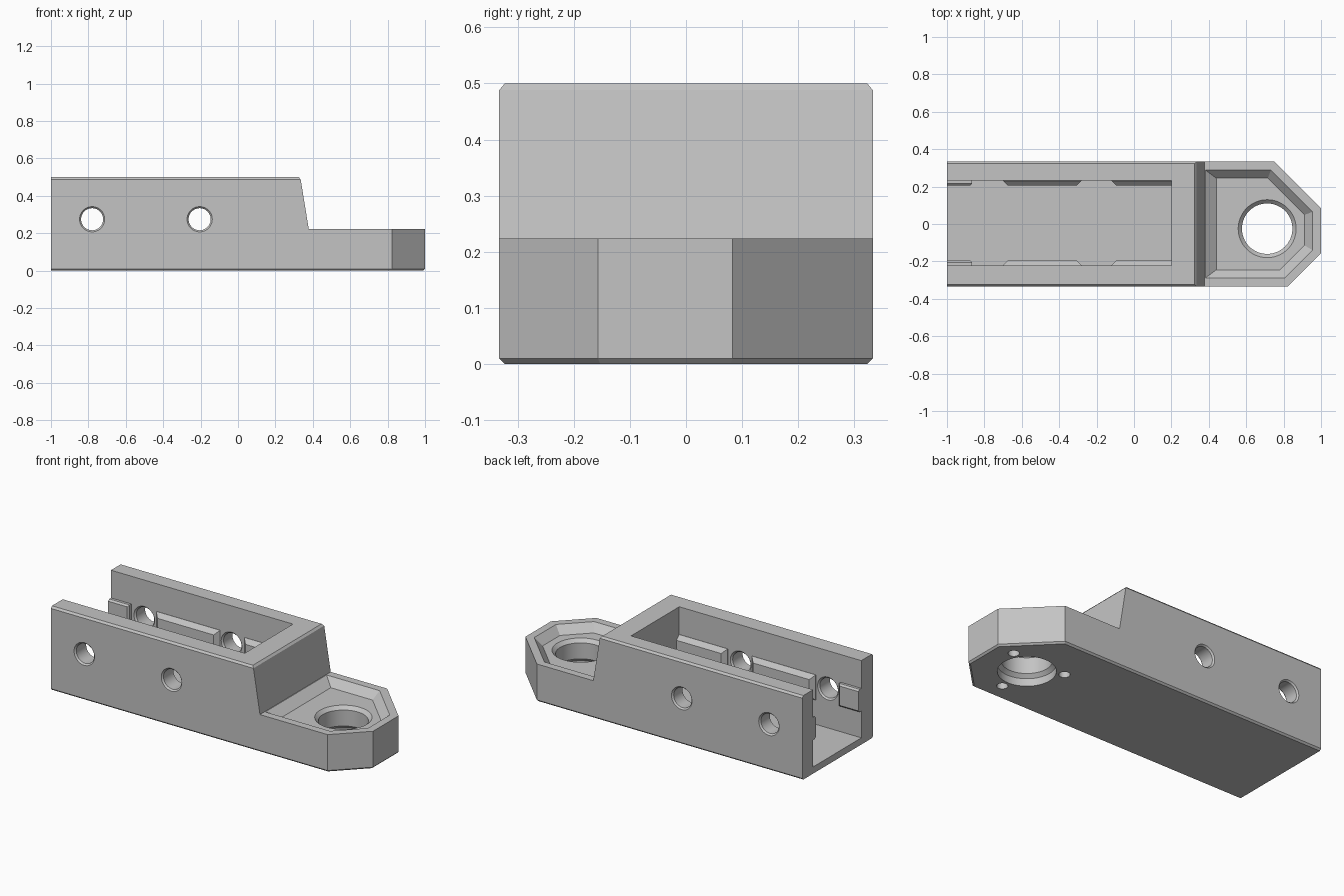
import bpy, bmesh, math
from math import cos, sin, tau

scene = bpy.context.scene
cube = bpy.data.objects.get("Cube")
if cube:
    bpy.data.objects.remove(cube, do_unlink=True)

grey = bpy.data.materials.new("plain grey")
grey.use_nodes = True
grey.diffuse_color = (0.55, 0.55, 0.55, 1)
grey.node_tree.nodes["Principled BSDF"].inputs["Base Color"].default_value = (0.55, 0.55, 0.55, 1)


def loft(name, rings):
    """Closed solid skinned through rings that share a point count."""
    bm = bmesh.new()
    loops = [[bm.verts.new(p) for p in ring] for ring in rings]
    for a, b in zip(loops, loops[1:]):
        for i in range(len(a)):
            j = (i + 1) % len(a)
            bm.faces.new((a[i], a[j], b[j], b[i]))
    bm.faces.new(loops[0])
    bm.faces.new(loops[-1])
    bmesh.ops.recalc_face_normals(bm, faces=bm.faces)
    mesh = bpy.data.meshes.new(name)
    bm.to_mesh(mesh)
    bm.free()
    mesh.materials.append(grey)
    obj = bpy.data.objects.new(name, mesh)
    scene.collection.objects.link(obj)
    return obj


def layers(name, sections):
    """Solid from (z, plan outline) sections."""
    return loft(name, [[(x, y, z) for x, y in pts] for z, pts in sections])


def turned(name, profile, place, sides=48):
    """Round solid from (position, radius) pairs; place maps (u, v, position) to x, y, z."""
    return loft(name, [[place(r * cos(tau * i / sides), r * sin(tau * i / sides), t)
                        for i in range(sides)] for t, r in profile])


def cut(target, cutter):
    cutter.hide_render = True
    mod = target.modifiers.new("cut", "BOOLEAN")
    mod.operation = "DIFFERENCE"
    mod.solver = "EXACT"
    mod.object = cutter
    bpy.context.view_layer.update()
    graph = bpy.context.evaluated_depsgraph_get()
    mesh = bpy.data.meshes.new_from_object(target.evaluated_get(graph))
    target.modifiers.clear()
    target.data = mesh
    bpy.data.objects.remove(cutter, do_unlink=True)


def plan(half, nose, back, front):
    """Body outline with two unequal chamfered corners at the nose."""
    return [(-1, -half), (front - half, -half), (nose, nose - front),
            (nose, back - nose), (back - half, half), (-1, half)]


# Full-height body with chamfered long edges
full = plan(0.333, 1, 1.083, 1.157)
small = plan(0.323, 0.99, 1.069, 1.143)
body = layers("bracket_body", [(0, small), (0.01, full), (0.488, full), (0.5, small)])

# Step and sloped face above the nose tab
step = [(0.378, 0.224), (0.335, 0.488), (0.323, 0.502), (0.323, 0.6), (1.2, 0.6), (1.2, 0.224)]
cut(body, loft("step_cutter", [[(x, y, z) for x, z in step] for y in (-0.5, 0.5)]))

# Open channel
WALL_BACK, WALL_FRONT = 0.232, -0.222
channel = [(-1.2, WALL_FRONT), (0.2, WALL_FRONT), (0.2, WALL_BACK), (-1.2, WALL_BACK)]
cut(body, layers("channel_cutter", [(0.04, channel), (0.7, channel)]))


# Shallow pocket with sloping sides in the tab
def pocket(left, half, nose, back, front):
    pts = plan(half, nose, back, front)
    return [(left, pts[0][1])] + pts[1:5] + [(left, pts[5][1])]


rim = pocket(0.382, 0.288, 0.955, 1.02, 1.095)
floor = pocket(0.44, 0.245, 0.911, 0.96, 1.025)
cut(body, layers("pocket_cutter", [(0.18, floor), (0.224, rim), (0.228, rim)]))

# Large stepped hole through the tab
HX, HY = 0.712, -0.025
bore = [(-0.02, 0.155), (0.045, 0.155), (0.065, 0.135), (0.16, 0.135), (0.18, 0.155), (0.2, 0.175)]
cut(body, turned("bore_cutter", bore, lambda u, v, t: (HX + u, HY + v, t), 64))

# Three blind holes beneath the tab
for k in range(3):
    a = tau * (k / 3 + 1 / 12)
    cx, cy = HX + 0.2 * cos(a), HY + 0.2 * sin(a)
    cut(body, turned("pin_hole_cutter", [(-0.02, 0.03), (0.08, 0.03)],
                     lambda u, v, t: (cx + u, cy + v, t), 24))

# Cross holes with chamfered rims on both walls
R, C = 0.059, 0.009
cross = [(-0.343, R + 2 * C), (-0.324, R), (WALL_FRONT - C, R), (WALL_FRONT, R + C),
         (WALL_BACK, R + C), (WALL_BACK + C, R), (0.324, R), (0.343, R + 2 * C)]
for hx in (-0.78, -0.205):
    cut(body, turned("cross_hole_cutter", cross, lambda u, v, t: (hx + u, t, 0.275 + v)))


# Raised pads on the inner channel walls
def pad(name, wall, x0, x1, slope, left=1, right=1, deep=0.026, z0=0.185, z1=0.335):
    side = -1 if wall > 0 else 1

    def ring(y, s):
        a, b = x0 + s * left, x1 - s * right
        return [(a, y, z0 + s), (b, y, z0 + s), (b, y, z1 - s), (a, y, z1 - s)]
    return loft(name, [ring(wall - side * 0.01, 0), ring(wall + side * (deep - slope), 0),
                       ring(wall + side * deep, slope)])


parts = [body]
for label, wall in (("back", WALL_BACK), ("front", WALL_FRONT)):
    parts += [pad(label + "_end_pad", wall, -1, -0.865, 0.01, left=0, z0=0.2),
              pad(label + "_middle_rail", wall, -0.7, -0.28, 0.025),
              pad(label + "_inner_rail", wall, -0.12, 0.205, 0.025, right=0)]

# Shading: smooth hole walls, sharp edges elsewhere
bpy.ops.object.select_all(action="DESELECT")
for obj in parts:
    obj.select_set(True)
bpy.context.view_layer.objects.active = body
bpy.ops.object.shade_smooth_by_angle(angle=math.radians(25))
